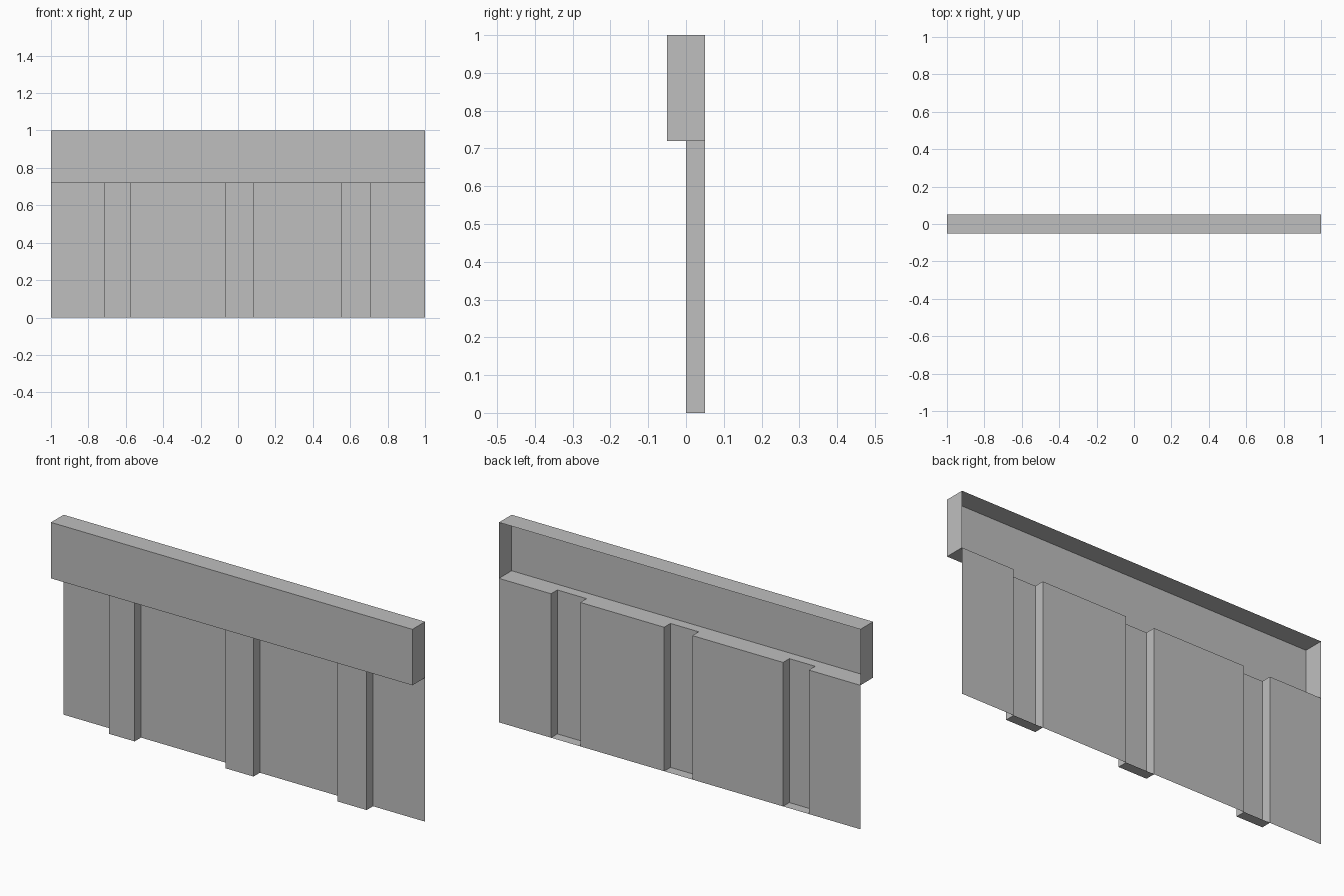
import bpy
import bmesh

if "Cube" in bpy.data.objects:
    bpy.data.objects.remove(bpy.data.objects["Cube"])

grey = bpy.data.materials.new("plain_grey")
grey.use_nodes = True
colour = (0.52, 0.52, 0.52, 1)
grey.diffuse_color = colour
grey.node_tree.nodes["Principled BSDF"].inputs["Base Color"].default_value = colour

FRONT, PILASTER, WALL = -0.05, 0.0, 0.05
SPLIT, TOP = 0.72, 1.0
SPANS = [(-0.715, -0.572), (-0.07, 0.086), (0.55, 0.712)]


def make_object(name, faces):
    """Build a mesh object from lists of corner points, welding shared corners."""
    bm = bmesh.new()
    for corners in faces:
        bm.faces.new([bm.verts.new(c) for c in corners])
    bmesh.ops.remove_doubles(bm, verts=bm.verts, dist=0.0001)
    mesh = bpy.data.meshes.new(name)
    bm.to_mesh(mesh)
    bm.free()
    mesh.materials.append(grey)
    obj = bpy.data.objects.new(name, mesh)
    bpy.context.collection.objects.link(obj)
    return obj


def raise_path(path, low, high):
    """Upright faces along a plan path, facing the front when it runs to +x."""
    return [[(*a, low), (*b, low), (*b, high), (*a, high)]
            for a, b in zip(path, path[1:])]


# Plan of the thin wall, stepping forward at each pilaster
plan = [(-1, WALL)]
for left, right in SPANS:
    plan += [(left, WALL), (left, PILASTER), (right, PILASTER), (right, WALL)]
plan.append((1, WALL))

# Wall sheet with hollow pilasters, each closed at its foot
feet = [[(a, WALL, 0), (b, WALL, 0), (b, PILASTER, 0), (a, PILASTER, 0)]
        for a, b in SPANS]
make_object("wall_with_pilasters", raise_path(plan, 0, SPLIT) + feet)

# Hollow header beam, open at the back, its underside meeting the wall plan
rim = [(-1, WALL), (-1, FRONT), (1, FRONT), (1, WALL)]
beam = raise_path(rim, SPLIT, TOP)
beam.append([(x, y, TOP) for x, y in rim])
beam.append([(x, y, SPLIT) for x, y in plan + [(1, FRONT), (-1, FRONT)]])
make_object("header_beam", beam)
